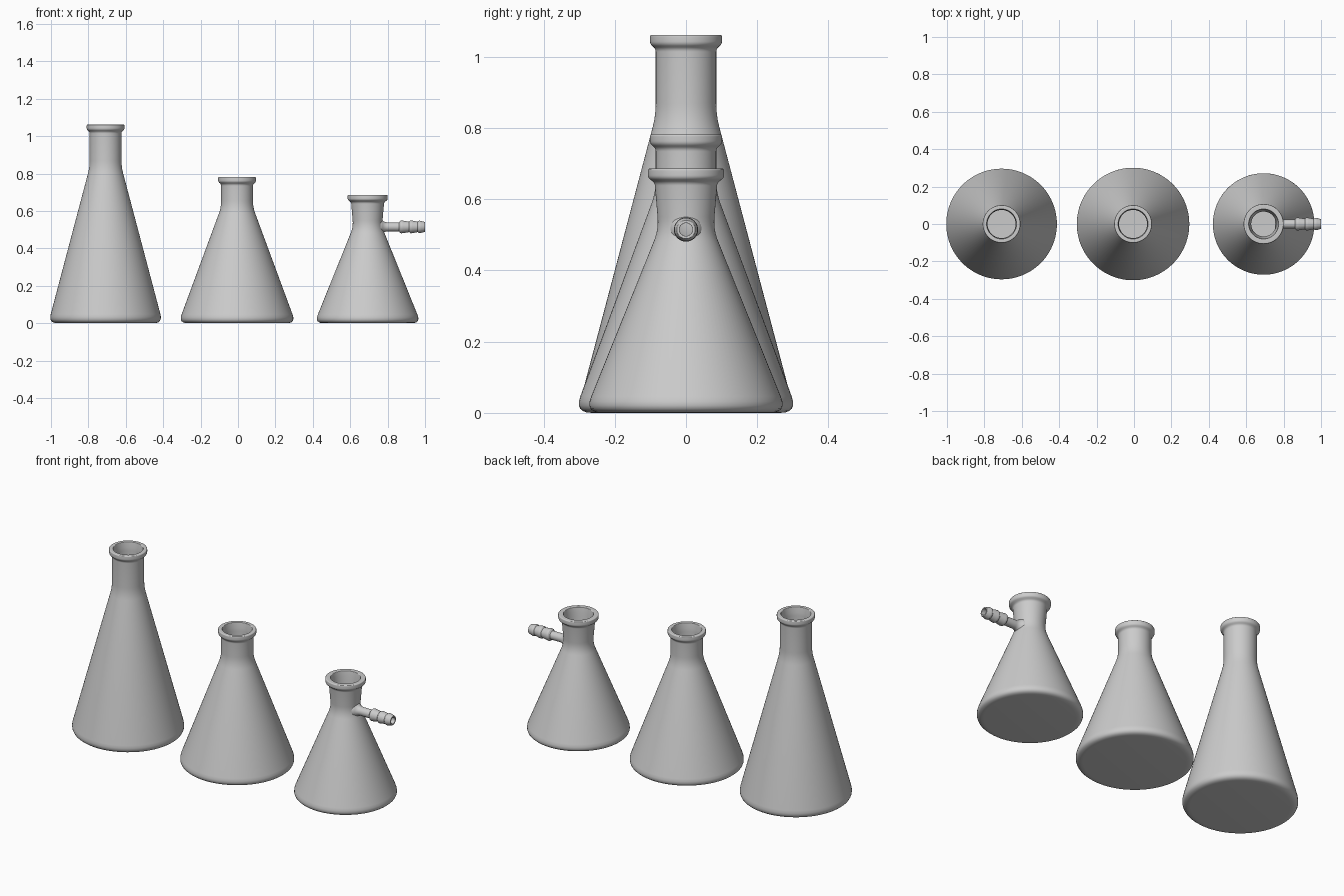
import bpy, bmesh, math
from mathutils import Vector, Matrix

if "Cube" in bpy.data.objects:
    bpy.data.objects.remove(bpy.data.objects["Cube"])


def rounded(points, steps=6):
    """Turn (radius, height, corner size) points into a profile with soft corners."""
    out = []
    for i, (r, z, d) in enumerate(points):
        p = Vector((r, 0, z))
        if d == 0:
            out.append(p)
            continue
        q, s = points[i - 1], points[(i + 1) % len(points)]
        a = p + (Vector((q[0], 0, q[1])) - p).normalized() * d
        b = p + (Vector((s[0], 0, s[1])) - p).normalized() * d
        for k in range(steps + 1):
            t = k / steps
            out.append(a * (1 - t) ** 2 + p * 2 * t * (1 - t) + b * t * t)
    return out


def lathe(name, points, segments, closed=False):
    """Spin a profile around the z axis."""
    bm = bmesh.new()
    verts = [bm.verts.new(p) for p in rounded(points)]
    edges = [bm.edges.new(pair) for pair in zip(verts, verts[1:])]
    if closed:
        edges.append(bm.edges.new((verts[-1], verts[0])))
    bmesh.ops.spin(bm, geom=verts + edges, cent=(0, 0, 0), axis=(0, 0, 1),
                   angle=math.tau, steps=segments)
    bmesh.ops.remove_doubles(bm, verts=bm.verts, dist=1e-5)
    bmesh.ops.recalc_face_normals(bm, faces=bm.faces)
    mesh = bpy.data.meshes.new(name)
    bm.to_mesh(mesh)
    bm.free()
    ob = bpy.data.objects.new(name, mesh)
    bpy.context.collection.objects.link(ob)
    return ob


def smooth(ob):
    bpy.ops.object.select_all(action='DESELECT')
    ob.select_set(True)
    bpy.context.view_layer.objects.active = ob
    bpy.ops.object.shade_smooth_by_angle(angle=math.radians(35))


def flask(name, x, base, shoulder_z, shoulder_r, neck_r, lip_r, height, wall):
    """Hollow conical flask: outside going up, then inside going down."""
    ob = lathe(name, [
        (0, 0, 0),
        (base, 0, 0.05),
        (shoulder_r, shoulder_z, 0.035),
        (neck_r, height - 0.04, 0.008),
        (lip_r, height - 0.026, 0.008),
        (lip_r, height, 0.006),
        (neck_r - wall + 0.004, height, 0.004),
        (neck_r - wall, height - 0.04, 0.01),
        (shoulder_r - wall, shoulder_z, 0.035),
        (base - wall * 1.4, wall, 0.045),
        (0, wall, 0)], 96)
    ob.location.x = x
    return ob


# Three flasks
tall = flask("tall_flask", -0.708, 0.306, 0.835, 0.085, 0.085, 0.101, 1.062, 0.01)
medium = flask("medium_flask", -0.005, 0.314, 0.62, 0.085, 0.085, 0.101, 0.782, 0.01)
side_x, arm_z = 0.693, 0.515
small = flask("filter_flask", side_x, 0.285, 0.515, 0.077, 0.088, 0.107, 0.686, 0.013)

# Barbed hose connector: flared root, three tapering barbs, open bore
bore = 0.018
arm = lathe("hose_connector", [
    (bore, 0.062, 0),
    (0.046, 0.062, 0),
    (0.042, 0.072, 0),
    (0.024, 0.092, 0.016),
    (0.024, 0.168, 0),
    (0.034, 0.176, 0.003),
    (0.034, 0.186, 0.003),
    (0.028, 0.222, 0),
    (0.034, 0.228, 0.002),
    (0.034, 0.236, 0.003),
    (0.028, 0.268, 0),
    (0.033, 0.274, 0.002),
    (0.033, 0.282, 0.003),
    (0.026, 0.307, 0.002),
    (bore, 0.307, 0.002)], 40, closed=True)
arm.data.transform(Matrix.Rotation(math.pi / 2, 4, 'Y'))
arm.location = (side_x, 0, arm_z)

# Opening through the neck wall behind the connector
bpy.ops.mesh.primitive_cylinder_add(vertices=40, radius=bore, depth=0.08,
                                    location=(side_x + 0.07, 0, arm_z),
                                    rotation=(0, math.pi / 2, 0))
cutter = bpy.context.object
cutter.name = "bore_cutter"
cutter.hide_render = True
cutter.hide_set(True)
cutter.display_type = 'WIRE'
cut = small.modifiers.new("bore", 'BOOLEAN')
cut.object = cutter
cut.operation = 'DIFFERENCE'
cut.solver = 'EXACT'

for ob in (tall, medium, small, arm):
    smooth(ob)
